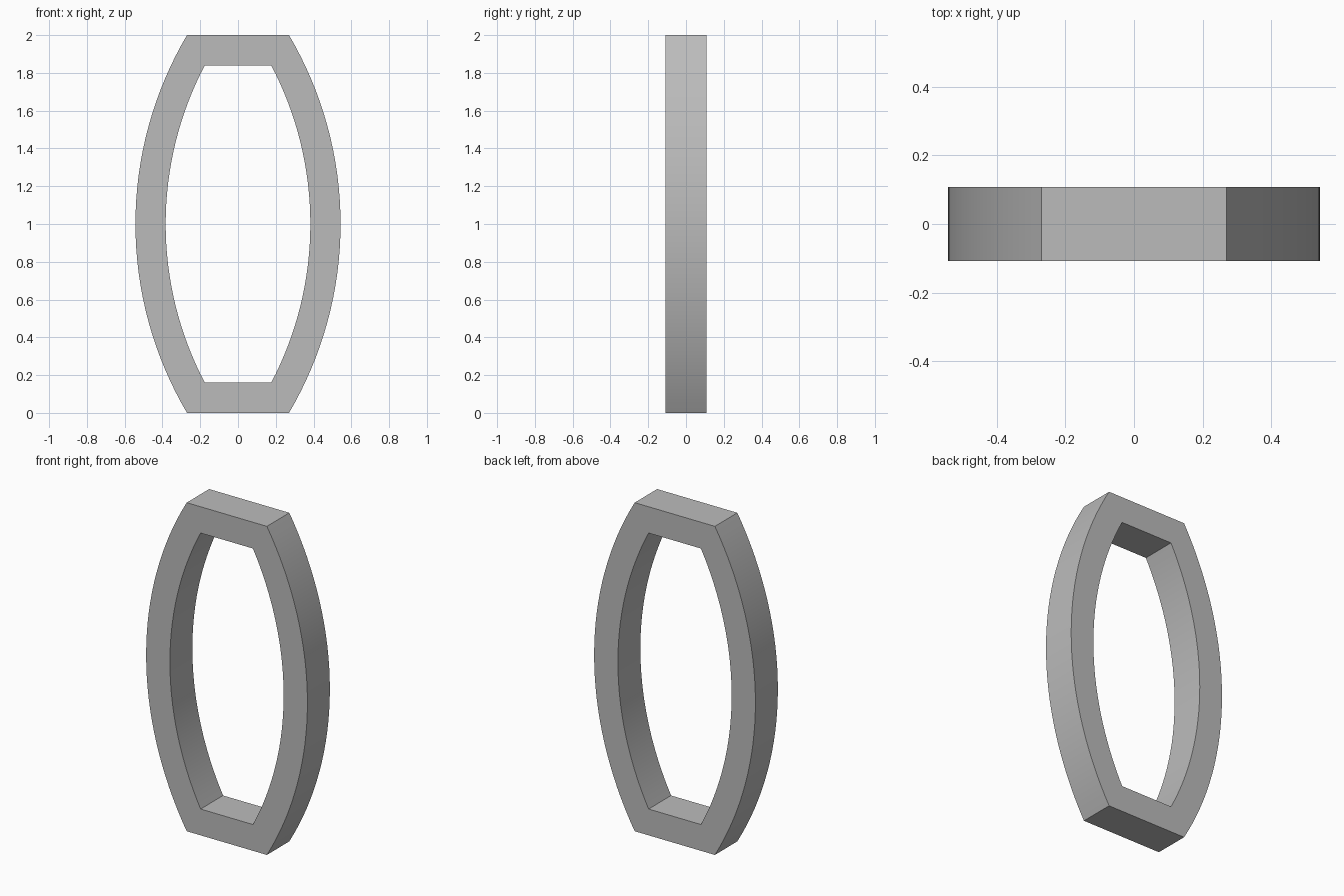
import bpy, bmesh, math

cube = bpy.data.objects.get("Cube")
if cube:
    bpy.data.objects.remove(cube, do_unlink=True)

HALF_WIDTH = 0.543    # widest point, at mid height
RADIUS = 1.968        # outer arc of each bowed side
WALL = 0.16
HALF_DEPTH = 0.108
STEPS = 32

grey = bpy.data.materials.new("plain grey")
grey.use_nodes = True
colour = (0.5, 0.5, 0.5, 1)
grey.diffuse_color = colour
grey.node_tree.nodes["Principled BSDF"].inputs["Base Color"].default_value = colour


def outline(inset):
    """Closed loop of two bowed sides joined by flat ends."""
    radius, half_height = RADIUS - inset, 1 - inset
    limit = math.asin(half_height / radius)
    angles = [limit * (2 * i / STEPS - 1) for i in range(STEPS + 1)]
    side = [(HALF_WIDTH - RADIUS + radius * math.cos(a), 1 + radius * math.sin(a))
            for a in angles]
    return side + [(-x, z) for x, z in reversed(side)]


# Frame: four matching loops, bridged into a closed ring
bm = bmesh.new()
loops = [[bm.verts.new((x, y, z)) for x, z in outline(inset)]
         for inset, y in ((0, -HALF_DEPTH), (0, HALF_DEPTH),
                          (WALL, HALF_DEPTH), (WALL, -HALF_DEPTH))]
for a, b in zip(loops, loops[1:] + loops[:1]):
    for i in range(len(a)):
        j = (i + 1) % len(a)
        bm.faces.new((a[i], a[j], b[j], b[i]))
bmesh.ops.recalc_face_normals(bm, faces=bm.faces)

mesh = bpy.data.meshes.new("bowed_frame")
bm.to_mesh(mesh)
bm.free()
mesh.materials.append(grey)
frame = bpy.data.objects.new("bowed_frame", mesh)
bpy.context.collection.objects.link(frame)

# Smooth arcs, crisp corners
bpy.ops.object.select_all(action="DESELECT")
frame.select_set(True)
bpy.context.view_layer.objects.active = frame
bpy.ops.object.shade_smooth_by_angle(angle=math.radians(25))
